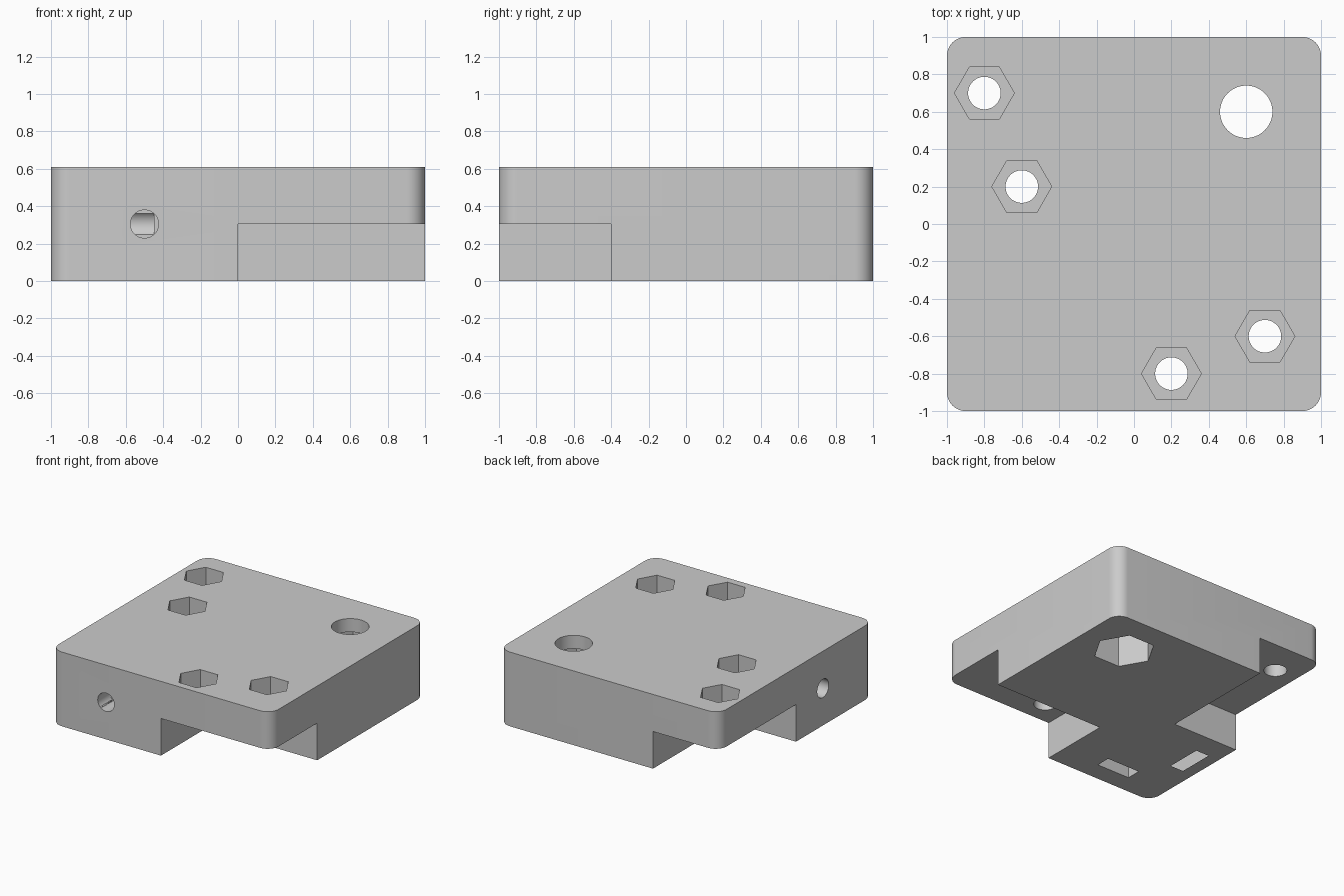
import bpy
import math

if "Cube" in bpy.data.objects:
    bpy.data.objects.remove(bpy.data.objects["Cube"], do_unlink=True)

HEIGHT = 0.61
MID = HEIGHT / 2
OVER = 0.05  # how far cutters reach past the surface

grey = bpy.data.materials.new("plain grey")
grey.use_nodes = True
colour = (0.6, 0.6, 0.6, 1)
grey.diffuse_color = colour
grey.node_tree.nodes["Principled BSDF"].inputs["Base Color"].default_value = colour


def box(name, low, high):
    centre = [(a + b) / 2 for a, b in zip(low, high)]
    bpy.ops.mesh.primitive_cube_add(size=1, location=centre)
    obj = bpy.context.object
    obj.name = name
    obj.scale = [b - a for a, b in zip(low, high)]
    bpy.ops.object.transform_apply(location=True, rotation=False, scale=True)
    return obj


def prism(name, sides, radius, start, length, rotation=(0, 0, 0)):
    """Prism or cylinder running from start along its own rotated z axis."""
    bpy.ops.mesh.primitive_cylinder_add(vertices=sides, radius=radius, depth=length)
    obj = bpy.context.object
    obj.name = name
    # first corner points along x
    turn = math.pi / 2
    obj.rotation_euler = (0, 0, turn)
    bpy.ops.object.transform_apply(location=False, rotation=True, scale=False)
    for v in obj.data.vertices:
        v.co.z += length / 2
    obj.location = start
    obj.rotation_euler = rotation
    return obj


def cut(target, cutter):
    cutter.hide_render = True
    mod = target.modifiers.new(cutter.name, 'BOOLEAN')
    mod.operation = 'DIFFERENCE'
    mod.solver = 'EXACT'
    mod.object = cutter
    bpy.context.view_layer.objects.active = target
    bpy.ops.object.modifier_apply(modifier=mod.name)
    bpy.data.objects.remove(cutter, do_unlink=True)


# Block with rounded upright corners
block = box("mounting_block", (-1, -1, 0), (1, 1, HEIGHT))
weights = block.data.attributes.new("bevel_weight_edge", 'FLOAT', 'EDGE')
for edge in block.data.edges:
    a, b = (block.data.vertices[i].co for i in edge.vertices)
    weights.data[edge.index].value = float(abs(a.z - b.z) > MID)
bevel = block.modifiers.new("rounded_corners", 'BEVEL')
bevel.limit_method = 'WEIGHT'
bevel.width = 0.1
bevel.segments = 10
bpy.context.view_layer.objects.active = block
bpy.ops.object.modifier_apply(modifier=bevel.name)

# Stepped recesses under two opposite corners
cut(block, box("front_recess", (0, -1.1, -OVER), (1.1, -0.4, MID)))
cut(block, box("back_recess", (-1.1, 0, -OVER), (-0.4, 1.1, MID)))

# Screw holes with hexagonal nut pockets in the top
for x, y in [(-0.8, 0.7), (-0.6, 0.2), (0.2, -0.8), (0.7, -0.6)]:
    cut(block, prism("screw_hole", 48, 0.087, (x, y, -OVER), 1))
    cut(block, prism("nut_pocket", 6, 0.16, (x, y, HEIGHT - 0.15), 0.3))

# Large hole with a deep hexagonal pocket from below
cut(block, prism("large_hole", 64, 0.14, (0.6, 0.6, -OVER), 1))
cut(block, prism("large_nut_pocket", 6, 0.235, (0.6, 0.6, -OVER), 0.5 + OVER))

# Two blind side holes that meet inside the block
cut(block, prism("front_hole", 48, 0.075, (-0.5, -1 - OVER, MID), 0.7 + OVER,
                 (-math.pi / 2, 0, 0)))
cut(block, prism("side_hole", 48, 0.075, (-1 - OVER, -0.35, MID), 0.55 + OVER,
                 (0, math.pi / 2, 0)))

# Nut slots open at the bottom, crossing the side holes
cut(block, box("front_nut_slot", (-0.65, -0.84, -OVER), (-0.35, -0.72, 0.45)))
cut(block, box("side_nut_slot", (-0.9, -0.5, -OVER), (-0.78, -0.2, 0.45)))

# Finish
block.data.materials.clear()
block.data.materials.append(grey)
for face in block.data.polygons:
    face.material_index = 0
bpy.ops.object.select_all(action='DESELECT')
block.select_set(True)
bpy.context.view_layer.objects.active = block
bpy.ops.object.shade_smooth_by_angle(angle=math.radians(30))
